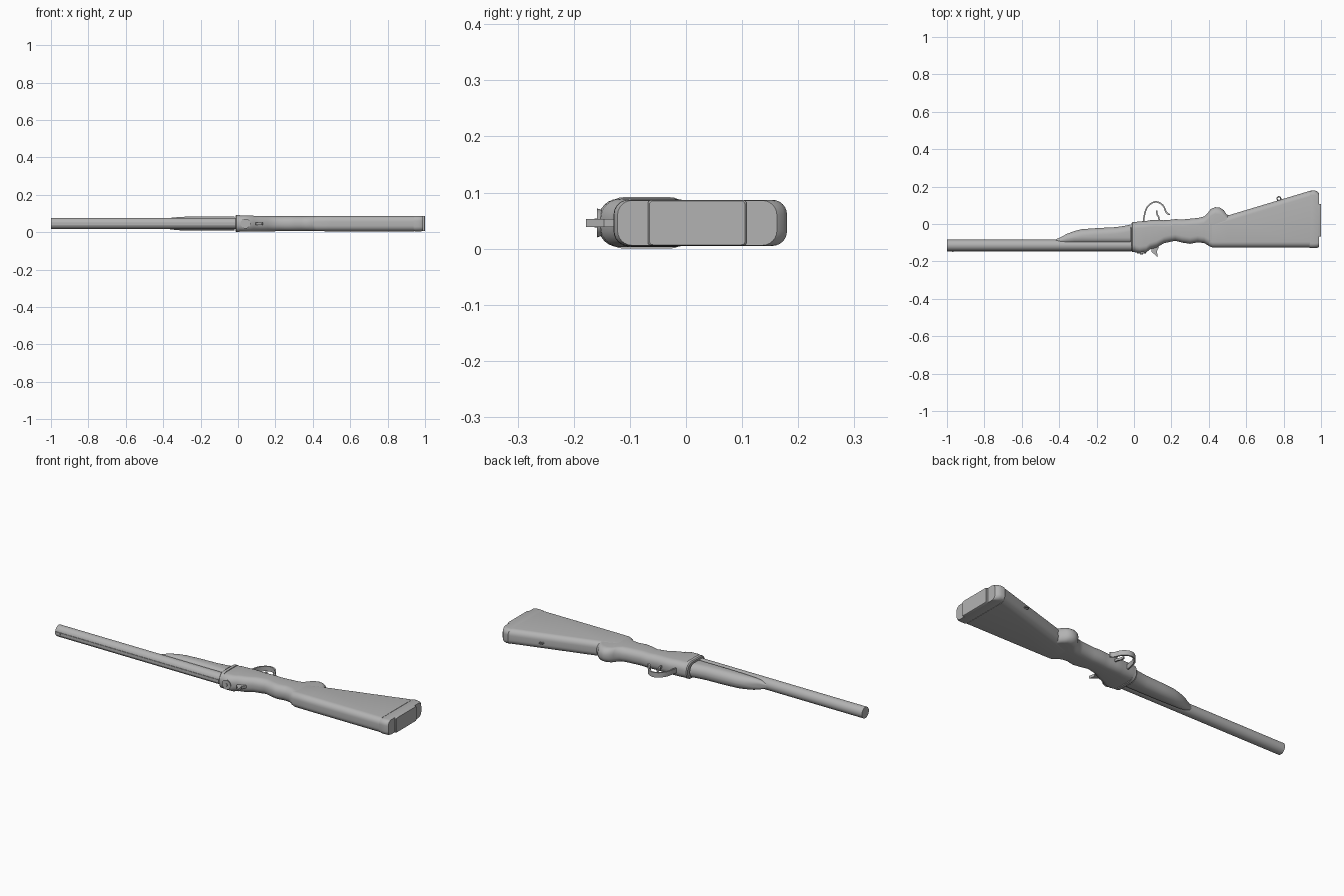
import bpy, bmesh, math
from mathutils import Matrix

if "Cube" in bpy.data.objects:
    bpy.data.objects.remove(bpy.data.objects["Cube"])

ZC = 0.046  # height of the mid plane
mat = bpy.data.materials.new("plain grey")
mat.diffuse_color = (0.45, 0.45, 0.45, 1)
mat.use_nodes = True
mat.node_tree.nodes["Principled BSDF"].inputs["Base Color"].default_value = mat.diffuse_color


def finish(name, bm, angle=35):
    bmesh.ops.recalc_face_normals(bm, faces=bm.faces)
    me = bpy.data.meshes.new(name)
    bm.to_mesh(me)
    bm.free()
    ob = bpy.data.objects.new(name, me)
    bpy.context.collection.objects.link(ob)
    me.materials.append(mat)
    bpy.ops.object.select_all(action='DESELECT')
    ob.select_set(True)
    bpy.context.view_layer.objects.active = ob
    bpy.ops.object.shade_smooth_by_angle(angle=math.radians(angle))
    return ob


def section(x, lo, hi, half, r, n=6):
    """Rounded rectangle across the length of the model."""
    r = min(r, half * 0.98, (hi - lo) * 0.49)
    pts = []
    for k, (sy, sz) in enumerate([(1, 1), (-1, 1), (-1, -1), (1, -1)]):
        cy = hi - r if sy > 0 else lo + r
        cz = ZC + sz * (half - r)
        for i in range(n + 1):
            a = math.pi / 2 * (k + i / n)
            pts.append((x, cy + r * math.cos(a), cz + r * math.sin(a)))
    return pts


def loft(name, rows, r):
    """Rows are x, low y, high y, half thickness."""
    bm = bmesh.new()
    rings = [[bm.verts.new(p) for p in section(*row, r)] for row in rows]
    m = len(rings[0])
    for a, b in zip(rings, rings[1:]):
        for i in range(m):
            bm.faces.new((a[i], a[(i + 1) % m], b[(i + 1) % m], b[i]))
    bm.faces.new(rings[0])
    bm.faces.new(rings[-1])
    return finish(name, bm)


def cylinder(name, centre, radius, depth, axis, segs=32, r2=None):
    bm = bmesh.new()
    rot = Matrix.Rotation(math.pi / 2, 4, axis) if axis != 'Z' else Matrix()
    bmesh.ops.create_cone(bm, cap_ends=True, segments=segs, radius1=radius,
                          radius2=radius if r2 is None else r2, depth=depth,
                          matrix=Matrix.Translation(centre) @ rot)
    return finish(name, bm)


def plate(name, outline, half):
    """Flat xy outline with thickness about the mid plane."""
    bm = bmesh.new()
    f = bm.faces.new([bm.verts.new((x, y, ZC - half)) for x, y in outline])
    ext = bmesh.ops.extrude_face_region(bm, geom=[f])
    for v in ext['geom']:
        if isinstance(v, bmesh.types.BMVert):
            v.co.z += 2 * half
    return finish(name, bm)


def band(name, path, thick, half):
    """Thin strip that follows a smooth xy path."""
    cu = bpy.data.curves.new(name, 'CURVE')
    cu.dimensions = '3D'
    sp = cu.splines.new('NURBS')
    sp.points.add(len(path) - 1)
    for p, (x, y) in zip(sp.points, path):
        p.co = (x, y, 0, 1)
    sp.use_endpoint_u = True
    sp.order_u = 3
    tmp = bpy.data.objects.new(name, cu)
    bpy.context.collection.objects.link(tmp)
    bpy.context.view_layer.update()
    pts = [v.co.copy() for v in tmp.to_mesh().vertices]
    tmp.to_mesh_clear()
    bpy.data.objects.remove(tmp)
    left, right = [], []
    for i, p in enumerate(pts):
        d = (pts[min(i + 1, len(pts) - 1)] - pts[max(i - 1, 0)]).normalized()
        left.append((p.x - d.y * thick, p.y + d.x * thick))
        right.append((p.x + d.y * thick, p.y - d.x * thick))
    return plate(name, left + right[::-1], half)


# Barrel with rib and bead
cylinder("barrel", (-0.505, -0.114, 0.047), 0.03, 0.99, 'Y', 40)
plate("barrel_rib", [(-1, -0.146), (-0.015, -0.146), (-0.015, -0.13), (-1, -0.13)], 0.007)
cylinder("front_bead", (-0.97, -0.146, ZC), 0.004, 0.006, 'X', 12)

# Fore end under the barrel
loft("fore_end", [
    (-0.425, -0.100, -0.085, 0.012), (-0.39, -0.103, -0.070, 0.024),
    (-0.36, -0.105, -0.053, 0.031), (-0.32, -0.106, -0.038, 0.035),
    (-0.28, -0.107, -0.028, 0.037), (-0.20, -0.107, -0.022, 0.038),
    (-0.10, -0.107, -0.017, 0.038), (-0.05, -0.107, -0.010, 0.038),
    (-0.02, -0.107, -0.003, 0.038)], 0.036)

# Hinge lug and front flange of the receiver
loft("hinge_lug", [(-0.025, -0.13, -0.02, 0.02), (0.01, -0.13, -0.02, 0.02)], 0.01)
loft("receiver_flange", [(-0.013, -0.145, 0.005, 0.042), (-0.008, -0.15, 0.01, 0.046),
                         (0.008, -0.15, 0.01, 0.046)], 0.04)

# Receiver, wrist and grip knob
loft("receiver", [
    (0.0, -0.150, 0.010, 0.042), (0.03, -0.156, 0.014, 0.043),
    (0.065, -0.152, 0.016, 0.043), (0.085, -0.136, 0.020, 0.042),
    (0.12, -0.126, 0.022, 0.042), (0.16, -0.103, 0.020, 0.041),
    (0.19, -0.096, 0.022, 0.041), (0.22, -0.090, 0.026, 0.040),
    (0.26, -0.100, 0.024, 0.040), (0.30, -0.106, 0.028, 0.040),
    (0.34, -0.098, 0.032, 0.040), (0.375, -0.102, 0.040, 0.040),
    (0.395, -0.114, 0.060, 0.040), (0.41, -0.122, 0.080, 0.040),
    (0.435, -0.125, 0.090, 0.040), (0.46, -0.125, 0.087, 0.040),
    (0.48, -0.125, 0.074, 0.040), (0.495, -0.125, 0.052, 0.040),
    (0.51, -0.125, 0.045, 0.040)], 0.036)

# Butt stock, recoil pad and butt plate
loft("butt_stock", [(0.40, -0.118, 0.015, 0.038), (0.42, -0.126, 0.020, 0.0405),
                    (0.50, -0.126, 0.045, 0.041), (0.94, -0.126, 0.177, 0.041)], 0.03)
loft("recoil_pad", [(0.938, -0.127, 0.174, 0.039), (0.945, -0.129, 0.180, 0.041),
                    (0.965, -0.129, 0.180, 0.041), (0.98, -0.128, 0.174, 0.041),
                    (0.99, -0.122, 0.162, 0.040)], 0.026)
loft("butt_plate", [(0.975, -0.068, 0.108, 0.0405), (0.997, -0.068, 0.108, 0.0405),
                    (1.0, -0.065, 0.105, 0.039)], 0.006)

# Trigger guard and trigger
band("trigger_guard", [(0.05, 0.01), (0.055, 0.05), (0.07, 0.095), (0.115, 0.125),
                       (0.16, 0.10), (0.172, 0.055), (0.192, 0.05)], 0.004, 0.013)
band("trigger", [(0.135, 0.015), (0.133, 0.04), (0.122, 0.05), (0.122, 0.072)], 0.004, 0.006)

# Hammer spur and round boss on top of the receiver
plate("hammer", [(0.09, -0.12), (0.135, -0.12), (0.122, -0.146), (0.128, -0.178),
                 (0.095, -0.150)], 0.007)
cylinder("top_boss", (0.04, -0.153, ZC), 0.022, 0.012, 'X', 24, 0.026)
cylinder("boss_pin", (0.04, -0.159, ZC), 0.008, 0.008, 'X', 16)

# Sling stud ring
bm = bmesh.new()
R, r, N, M = 0.010, 0.003, 20, 8
grid = [[bm.verts.new((0.775 + (R + r * math.cos(b)) * math.cos(a),
                       0.136 + (R + r * math.cos(b)) * math.sin(a),
                       ZC + r * math.sin(b)))
         for b in [2 * math.pi * j / M for j in range(M)]]
        for a in [2 * math.pi * i / N for i in range(N)]]
for i in range(N):
    for j in range(M):
        bm.faces.new((grid[i][j], grid[(i + 1) % N][j],
                      grid[(i + 1) % N][(j + 1) % M], grid[i][(j + 1) % M]))
finish("sling_ring", bm, 60)
